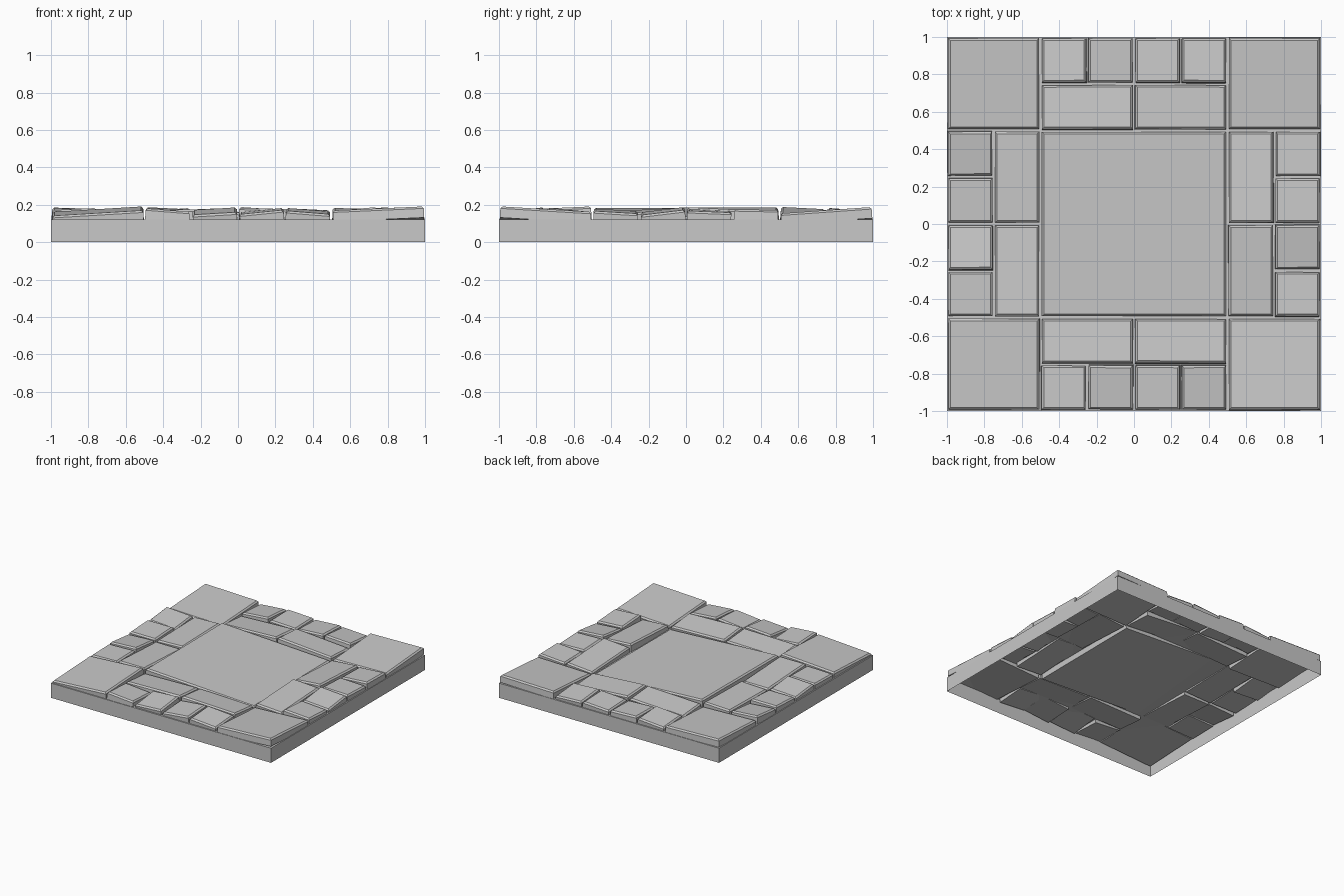
import bpy
import bmesh
from math import atan
from mathutils import Matrix, Vector

cube = bpy.data.objects.get("Cube")
if cube:
    bpy.data.objects.remove(cube, do_unlink=True)

stone = bpy.data.materials.new("grey_stone")
stone.use_nodes = True
grey = (0.58, 0.58, 0.58, 1)
stone.diffuse_color = grey
stone.node_tree.nodes["Principled BSDF"].inputs["Base Color"].default_value = grey

SLAB_TOP = 0.12
THICK = 0.06
GAP = 0.007
CHAMFER = 0.011


def make_object(name, bm):
    mesh = bpy.data.meshes.new(name)
    bm.to_mesh(mesh)
    bm.free()
    mesh.materials.append(stone)
    obj = bpy.data.objects.new(name, mesh)
    bpy.context.collection.objects.link(obj)
    return obj


def tile(name, x, y, w, d, slope_x, slope_y, top=0.166):
    """Chamfered paving block, lower left corner at x, y, tilted by its slopes."""
    bm = bmesh.new()
    bmesh.ops.create_cube(bm, size=1)
    bmesh.ops.scale(bm, vec=(w - 2 * GAP, d - 2 * GAP, THICK), verts=bm.verts)
    rim = [e for e in bm.edges if all(v.co.z > 0 for v in e.verts)]
    bmesh.ops.bevel(bm, geom=rim, offset=CHAMFER, segments=1, affect='EDGES')
    bm.transform(Matrix.Translation((0, 0, -THICK / 2)))
    tilt = Matrix.Rotation(atan(slope_y), 4, 'X') @ Matrix.Rotation(-atan(slope_x), 4, 'Y')
    move = Matrix.Translation(Vector((x + w / 2, y + d / 2, top)))
    bm.transform(move @ tilt)
    make_object(name, bm)


# Foundation: shallow shell, open underneath
bm = bmesh.new()
bmesh.ops.create_cube(bm, size=1)
bmesh.ops.scale(bm, vec=(2, 2, SLAB_TOP), verts=bm.verts)
bmesh.ops.translate(bm, vec=(0, 0, SLAB_TOP / 2), verts=bm.verts)
bottom = [f for f in bm.faces if f.normal.z < -0.5]
bmesh.ops.delete(bm, geom=bottom, context='FACES_ONLY')
make_object("foundation", bm)

# Large centre stone
tile("centre_stone", -0.5, -0.5, 1, 1, -0.05, 0.005, 0.16)

# Corner stones
for name, x, y, sx, sy in (
    ("corner_front_right", -1, -1, 0.06, 0.045),
    ("corner_front_left", 0.5, -1, 0.045, -0.06),
    ("corner_back_right", -1, 0.5, -0.03, 0.05),
    ("corner_back_left", 0.5, 0.5, 0.02, 0.07),
):
    tile(name, x, y, 0.5, 0.5, sx, sy)

# Two half stones along each inner edge: slopes in x and y
half = {
    "front": ((0.02, -0.08), (-0.03, -0.1)),
    "back": ((0.04, -0.08), (-0.07, -0.05)),
    "right": ((0.0, -0.05), (0.04, 0.02)),
    "left": ((-0.06, 0.05), (0.08, -0.05)),
}
# Four small stones along each outer edge
small = {
    "front": ((-0.08, -0.05), (0.06, 0.12), (0.1, 0.05), (-0.08, 0.07)),
    "back": ((0.08, -0.07), (-0.04, 0.02), (0.06, -0.04), (-0.05, -0.09)),
    "right": ((0.03, 0.02), (0.05, -0.1), (0.0, 0.05), (-0.07, 0.1)),
    "left": ((-0.06, -0.06), (-0.07, 0.12), (-0.03, -0.04), (0.07, -0.02)),
}
for side in half:
    for kind, slopes, length, near, far in (
        ("half", half[side], 0.5, 0.5, 0.75),
        ("small", small[side], 0.25, 0.75, 1.0),
    ):
        for i, (sx, sy) in enumerate(slopes):
            along = -0.5 + i * length
            across = near if side in ("back", "left") else -far
            name = f"{side}_{kind}_stone_{i + 1}"
            if side in ("front", "back"):
                tile(name, along, across, length, 0.25, sx, sy)
            else:
                tile(name, across, along, 0.25, length, sx, sy)
